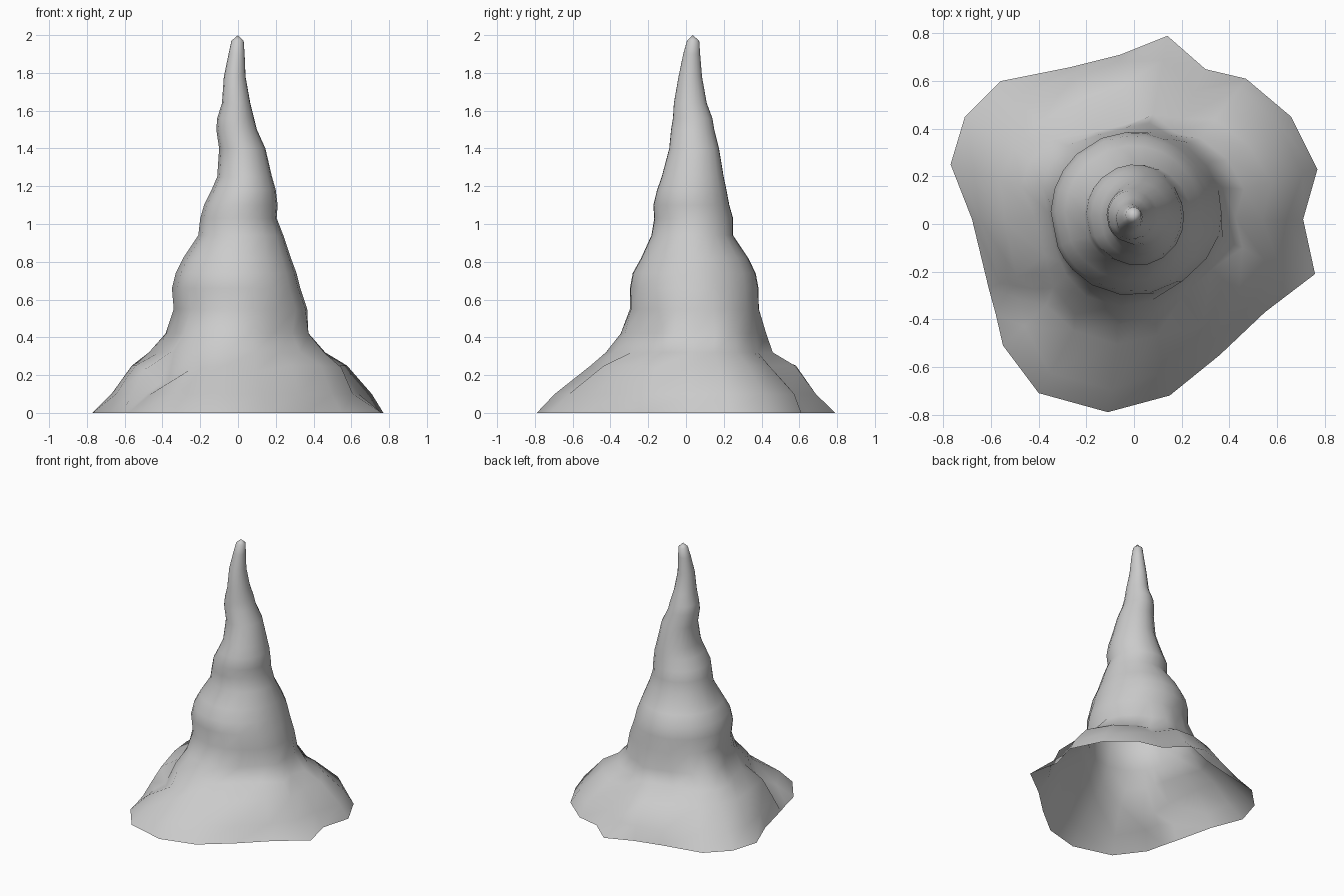
import bpy
import bmesh
import math

if "Cube" in bpy.data.objects:
    bpy.data.objects.remove(bpy.data.objects["Cube"], do_unlink=True)

# Foot lobes, clockwise from the back spur: floor point x and y, then the
# share of its radius kept at the ankle and at the shoulder, shoulder height
FOOT = [(.14, .79, .87, .73, .25), (.30, .65, .86, .68, .25),
        (.47, .61, .94, .72, .25), (.66, .45, .92, .73, .25),
        (.77, .23, .92, .75, .25), (.71, .02, .9, .76, .25),
        (.76, -.21, .8, .72, .24), (.55, -.37, .9, .8, .25),
        (.36, -.55, .9, .79, .25), (.15, -.72, .86, .65, .22),
        (-.11, -.79, .88, .64, .25), (-.40, -.71, .88, .63, .23),
        (-.55, -.51, .84, .67, .16), (-.58, -.38, .83, .72, .15),
        (-.61, -.27, .92, .81, .23),
        (-.68, .02, .95, .8, .25), (-.77, .25, .87, .73, .25),
        (-.71, .45, .88, .71, .25), (-.56, .60, .88, .71, .25),
        (-.26, .66, .96, .81, .25), (-.06, .71, .96, .82, .25)]
ANKLE_HEIGHT = .1

# Rings up the cone: height, left/right extent, front/back extent
RINGS = [(.32, -.49, .48, -.43, .465),
         (.42, -.40, .39, -.35, .43), (.55, -.345, .37, -.30, .39),
         (.66, -.35, .33, -.30, .385), (.74, -.33, .31, -.285, .37),
         (.82, -.29, .28, -.24, .33), (.94, -.21, .24, -.185, .25),
         (1.03, -.20, .205, -.17, .25), (1.1, -.18, .21, -.175, .23),
         (1.18, -.14, .20, -.155, .215), (1.25, -.11, .18, -.13, .20),
         (1.4, -.10, .145, -.09, .175), (1.5, -.115, .10, -.08, .15),
         (1.56, -.11, .085, -.07, .14), (1.64, -.085, .065, -.065, .11),
         (1.78, -.075, .04, -.04, .085), (1.9, -.05, .035, -.015, .075),
         (1.97, -.035, .03, .005, .07)]

FULL_RADIUS = .8


def lobe_strength(height):
    """How strongly the lobes of the foot carry up into a ring."""
    return max(0, 4 * (.57 - height))


def ring_points(height, left, right, front, back):
    """Ellipse through the four extents, dented between the foot lobes."""
    centre_x, centre_y = (left + right) / 2, (front + back) / 2
    half_width, half_depth = (right - left) / 2, (back - front) / 2
    points = []
    for foot_x, foot_y, *_ in FOOT:
        angle = math.atan2(foot_y, foot_x)
        lobe = (math.hypot(foot_x, foot_y) / FULL_RADIUS) ** lobe_strength(height)
        points.append((centre_x + half_width * lobe * math.cos(angle),
                       centre_y + half_depth * lobe * math.sin(angle),
                       height))
    return points


# Stone colour
stone = bpy.data.materials.new("grey stone")
stone.use_nodes = True
grey = (.6, .6, .6, 1)
stone.diffuse_color = grey
stone.node_tree.nodes["Principled BSDF"].inputs["Base Color"].default_value = grey

# Lobed foot: floor outline, ankle and shoulder, then the cone above
layers = [[(x, y, 0) for x, y, *_ in FOOT],
          [(x * ankle, y * ankle, ANKLE_HEIGHT) for x, y, ankle, *_ in FOOT],
          [(x * shoulder, y * shoulder, height)
           for x, y, _, shoulder, height in FOOT]]
layers += [ring_points(*ring) for ring in RINGS]

# Skin the layers, leaving the underside open
bm = bmesh.new()
loops = [[bm.verts.new(point) for point in layer] for layer in layers]
count = len(FOOT)
for lower, upper in zip(loops, loops[1:]):
    for i in range(count):
        j = (i + 1) % count
        bm.faces.new((lower[j], lower[i], upper[i], upper[j]))

# Rounded tip
tip = bm.verts.new((0, .035, 2))
for i in range(count):
    bm.faces.new((loops[-1][(i + 1) % count], loops[-1][i], tip))
for face in bm.faces:
    face.smooth = True

mesh = bpy.data.meshes.new("stalagmite")
bm.to_mesh(mesh)
bm.free()
mesh.materials.append(stone)
stalagmite = bpy.data.objects.new("stalagmite", mesh)
bpy.context.collection.objects.link(stalagmite)
